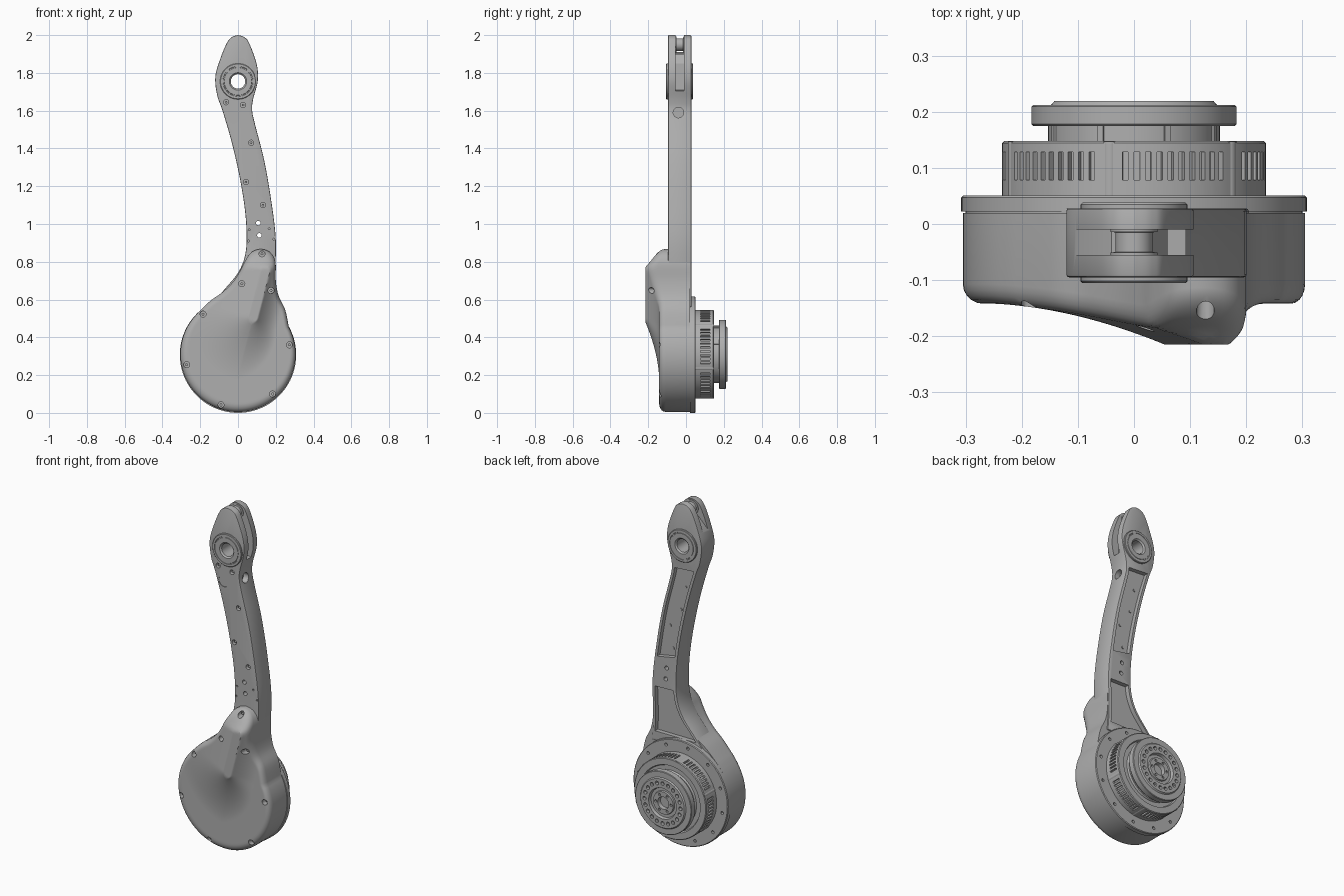
import bpy, bmesh, math
from mathutils import Vector, Matrix

if "Cube" in bpy.data.objects:
    bpy.data.objects.remove(bpy.data.objects["Cube"], do_unlink=True)

grey = bpy.data.materials.new("machined_grey")
grey.use_nodes = True
grey.diffuse_color = (0.43, 0.43, 0.43, 1)
grey.node_tree.nodes["Principled BSDF"].inputs["Base Color"].default_value = (0.43, 0.43, 0.43, 1)
HUB = (0, 0.31)      # drive axis (x, z)
EYE = (0, 1.755)     # bearing axis (x, z)
parts, cutters = [], []


def make(name, bm, cutter=False):
    bmesh.ops.recalc_face_normals(bm, faces=bm.faces)
    me = bpy.data.meshes.new(name)
    bm.to_mesh(me)
    bm.free()
    ob = bpy.data.objects.new(name, me)
    bpy.context.collection.objects.link(ob)
    me.materials.append(grey)
    ob.hide_render = cutter
    (cutters if cutter else parts).append(ob)
    return ob


def spline(pts, n=6):
    out = []
    for i in range(len(pts) - 1):
        a, b, c, d = [Vector(pts[min(max(i + k, 0), len(pts) - 1)]) for k in (-1, 0, 1, 2)]
        for s in range(n):
            t = s / n
            out.append(b + 0.5 * t * (c - a + t * (2 * a - 5 * b + 4 * c - d + t * (3 * (b - c) + d - a))))
    return out + [Vector(pts[-1])]


def prism(bm, loop, y0, y1):
    front = [bm.verts.new((x, y0, z)) for x, z in loop]
    back = [bm.verts.new((x, y1, z)) for x, z in loop]
    bm.faces.new(front)
    bm.faces.new(back[::-1])
    for i in range(len(loop)):
        j = (i + 1) % len(loop)
        bm.faces.new((front[i], front[j], back[j], back[i]))


def disc(x, z, r, n=20):
    return [(x + r * math.cos(math.tau * i / n), z + r * math.sin(math.tau * i / n)) for i in range(n)]


def lathe(bm, profile, centre, n=64, closed=False):
    # Revolve (radius, y) points about an axis along y
    rings = []
    for r, y in profile:
        rings.append([bm.verts.new((x, y, z)) for x, z in disc(*centre, r, n)])
    pairs = list(zip(rings, rings[1:]))
    if closed:
        pairs.append((rings[-1], rings[0]))
    else:
        bm.faces.new(rings[0])
        bm.faces.new(rings[-1][::-1])
    for a, b in pairs:
        for i in range(n):
            j = (i + 1) % n
            bm.faces.new((a[i], a[j], b[j], b[i]))


def polar(r, degrees):
    a = math.radians(degrees)
    return HUB[0] + r * math.cos(a), HUB[1] + r * math.sin(a)


def cut(ob, cutter):
    m = ob.modifiers.new("cut", 'BOOLEAN')
    m.operation, m.solver, m.object = 'DIFFERENCE', 'EXACT', cutter


# Curved arm with rounded head
left = spline([(-.15, .56), (-.075, .65), (.005, .75), (.042, .86), (.042, 1.02), (.016, 1.21), (-.03, 1.42),
               (-.082, 1.6), (-.11, 1.68), (-.12, 1.78), (-.092, 1.88), (-.058, 1.96), (-.032, 1.99), (0, 2)])
right = spline([(.205, .56), (.196, .7), (.2, .917), (.175, 1.13), (.138, 1.34), (.092, 1.52), (.075, 1.6),
                (.08, 1.66), (.105, 1.76), (.098, 1.85), (.058, 1.96), (.032, 1.99), (0, 2)])
bm = bmesh.new()
prism(bm, right + left[-2::-1], -.095, .028)
arm = make("arm", bm)
bev = arm.modifiers.new("edge", 'BEVEL')
bev.width, bev.segments, bev.angle_limit = .005, 2, math.radians(50)

# Teardrop housing whose cover swells up to a flat slanted ridge
ridge_low, ridge_high = Vector((.08, .505)), Vector((.145, .755))
ridge = ridge_high - ridge_low
ridge_side = Vector((ridge.y, -ridge.x)).normalized()


def cover_y(x, z):
    p = Vector((x, z))
    t = min(max((p - ridge_low).dot(ridge) / ridge.length_squared, 0), 1)
    away = p - ridge_low - ridge * t
    dist = max(away.length - .025, 0)
    reach = .32 - .21 * max(away.normalized().dot(ridge_side), 0)
    fall = min(max((.885 - z) / .115, 0), 1)
    return -.142 - .073 * fall * max(1 - dist / reach, 0) ** 1.8


neck = [polar(.305, 28), (.25, .545), (.215, .62), (.2, .7), (.198, .8), (.17, .85), (.12, .867), (.07, .85),
        (.035, .8), (.01, .75), (-.03, .69), (-.085, .637), (-.148, .592), polar(.306, 136)]
outline = spline(neck, 5) + [Vector(polar(.305, a)) for a in range(139, 387, 3)]
core = Vector((.05, .42))
bm = bmesh.new()
rings = [[bm.verts.new((p.x, .02, p.y)) for p in outline]]
round_r = .035
for s in [1, .995, .98, .96, .93] + [.9 - .03 * k for k in range(30)]:
    ring = []
    for p in outline:
        q = core + (p - core) * s
        d = min((1 - s) * .35 / round_r, 1)
        drop = round_r * (1 - math.sqrt(1 - (1 - d) ** 2))
        ring.append(bm.verts.new((q.x, cover_y(q.x, q.y) + drop, q.y)))
    rings.append(ring)
for a, b in zip(rings, rings[1:]):
    for i in range(len(a)):
        j = (i + 1) % len(a)
        bm.faces.new((a[i], a[j], b[j], b[i]))
bm.faces.new(rings[0])
bm.faces.new(rings[-1])
housing = make("housing", bm)

# Recessed panels on the back of the arm
bm = bmesh.new()
for z0, z1 in ((.6, .905), (1.05, 1.62)):
    loop = [(p.x - .018, p.y) for p in right if z0 < p.y < z1] + \
           [(p.x + .018, p.y) for p in reversed(left) if z0 < p.y < z1]
    prism(bm, loop, .002, .06)
panel = make("panel_cutter", bm, True)
cut(arm, panel)
cut(housing, panel)

# Fork slot with sloped floors, bearing bore and side hole
bm = bmesh.new()
prism(bm, [(.06, 1.71), (.2, 1.69), (.2, 2.1), (-.2, 2.1), (-.2, 1.75), (-.04, 1.91), (.03, 1.9), (.06, 1.85)],
      -.055, -.01)
cut(arm, make("slot_cutter", bm, True))
bm = bmesh.new()
prism(bm, disc(*EYE, .05, 32), -.2, .2)
cut(arm, make("bore_cutter", bm, True))
bm = bmesh.new()
bmesh.ops.create_cone(bm, cap_ends=True, segments=24, radius1=.028, radius2=.028, depth=.08,
                      matrix=Matrix.Translation((.085, -.04, 1.59)) @ Matrix.Rotation(math.pi / 2, 4, 'Y'))
cut(arm, make("side_hole_cutter", bm, True))

# Screw holes, two of them through the arm
arm_screws = [(-.063, 1.645), (.027, 1.63), (.069, 1.43), (.042, 1.222), (.132, 1.1)]
cover_screws = [(.127, .842), (.02, .684), (.175, .648), (-.185, .523), (.272, .36), (-.272, .255),
                (.183, .1), (-.09, .042)]
bm = bmesh.new()
pins = bmesh.new()
for x, z in arm_screws:
    prism(bm, disc(x, z, .014), -.2, -.07)
    prism(pins, disc(x, z, .007, 6), -.085, -.06)
for x, z in ((.107, 1.005), (.113, .94)):
    prism(bm, disc(x, z, .012), -.2, .2)
prism(bm, disc(-.025, 1.565, .034), -.2, -.092)
for x, z in ((.06, .97), (.165, .975), (.19, .92), (.055, .91)):
    prism(bm, disc(x, z, .005, 10), -.2, -.085)
cut(arm, make("arm_hole_cutter", bm, True))
bm = bmesh.new()
for x, z in cover_screws:
    y = cover_y(x, z)
    prism(bm, disc(x, z, .016), -.3, y + .035)
    prism(pins, disc(x, z, .008, 6), y + .022, y + .05)
for x, z in ((0, 1.5), (.03, 1.36), (.1, 1.25), (.08, 1.12)):
    prism(pins, disc(x, z, .008, 12), -.01, .007)
cut(housing, make("cover_hole_cutter", bm, True))
make("screws", pins)

# Bearing rings, sleeve and fork roller
for name, y, d in (("front_bearing_ring", -.105, 1), ("back_bearing_ring", .038, -1)):
    bm = bmesh.new()
    lathe(bm, [(.038, y + .008 * d), (.046, y), (.073, y), (.074, y + .002 * d), (.079, y + .002 * d), (.08, y),
               (.092, y), (.095, y + .003 * d), (.095, y + .03 * d), (.038, y + .03 * d)], EYE, closed=True)
    make(name, bm)
bm = bmesh.new()
lathe(bm, [(.038, -.09), (.055, -.09), (.055, .02), (.038, .02)], EYE, closed=True)
make("bearing_sleeve", bm)
bm = bmesh.new()
lathe(bm, [(.042, -.06), (.042, -.051), (.033, -.05), (.033, -.015), (.042, -.014), (.042, -.005)], (0, 1.95), 32)
make("fork_roller", bm)

# Back plate with a ring of screw holes
bm = bmesh.new()
lathe(bm, [(.3, .012), (.3, .022), (.308, .022), (.308, .047), (.304, .051), (.1, .051)], (0, .308), 96)
plate = make("back_plate", bm)
bm = bmesh.new()
for k in range(12):
    prism(bm, disc(*polar(.275, 30 * k + 10), .009, 12), .035, .1)
cut(plate, make("plate_hole_cutter", bm, True))

# Vented drum: six groups of ten slots
bm = bmesh.new()
lathe(bm, [(.235, .045), (.235, .078), (.235, .128), (.235, .144), (.231, .148), (.195, .148), (.19, .138),
           (.165, .138), (.16, .148), (.1, .148)], HUB, 144)
slots = []
for f in bm.faces:
    c = f.calc_center_median()
    col = int(math.degrees(math.atan2(c.z - HUB[1], c.x)) % 360 / 2.5)
    phase = (col - 19) % 24
    if .09 < c.y < .12 and len(f.verts) == 4 and phase < 19 and phase % 2 == 0:
        slots.append(f)
for f in bmesh.ops.extrude_discrete_faces(bm, faces=slots)["faces"]:
    for v in f.verts:
        v.co.x *= .95
        v.co.z = HUB[1] + (v.co.z - HUB[1]) * .95
make("vented_drum", bm)

# Drum bars and spokes beneath the flange
bm = bmesh.new()
for k in range(6):
    prism(bm, disc(*polar(.222, 60 * k + 41), .015, 16), .05, .147)
for k in range(8):
    mid = 45 * k + 22.5
    prism(bm, [polar(.1, mid - 4), polar(.157, mid - 2), polar(.157, mid + 2), polar(.1, mid + 4)], .14, .176)
make("drum_bars", bm)
bm = bmesh.new()
lathe(bm, [(.153, .14), (.153, .18)], HUB)
make("flange_neck", bm)

# Output flange with bolt circles
bm = bmesh.new()
lathe(bm, [(.18, .175), (.183, .178), (.183, .209), (.18, .212), (.148, .212), (.142, .219), (.09, .219),
           (.085, .203), (.068, .203), (.065, .212), (.036, .212), (.033, .19), (.015, .19)], HUB, 80)
flange = make("output_flange", bm)
bm = bmesh.new()
for k in range(20):
    prism(bm, disc(*polar(.117, 18 * k), .011, 12), .2, .3)
for k in range(6):
    prism(bm, disc(*polar(.05, 60 * k), .007, 12), .2, .3)
cut(flange, make("flange_hole_cutter", bm, True))

# Bake the cuts, drop the cutters, smooth the curved faces
bpy.context.view_layer.update()
deps = bpy.context.evaluated_depsgraph_get()
baked = {ob: bpy.data.meshes.new_from_object(ob.evaluated_get(deps)) for ob in parts if ob.modifiers}
for ob, me in baked.items():
    ob.modifiers.clear()
    ob.data = me
for ob in cutters:
    bpy.data.objects.remove(ob, do_unlink=True)
bpy.ops.object.select_all(action='DESELECT')
for ob in parts:
    ob.select_set(True)
bpy.context.view_layer.objects.active = arm
bpy.ops.object.shade_smooth_by_angle(angle=math.radians(30))
